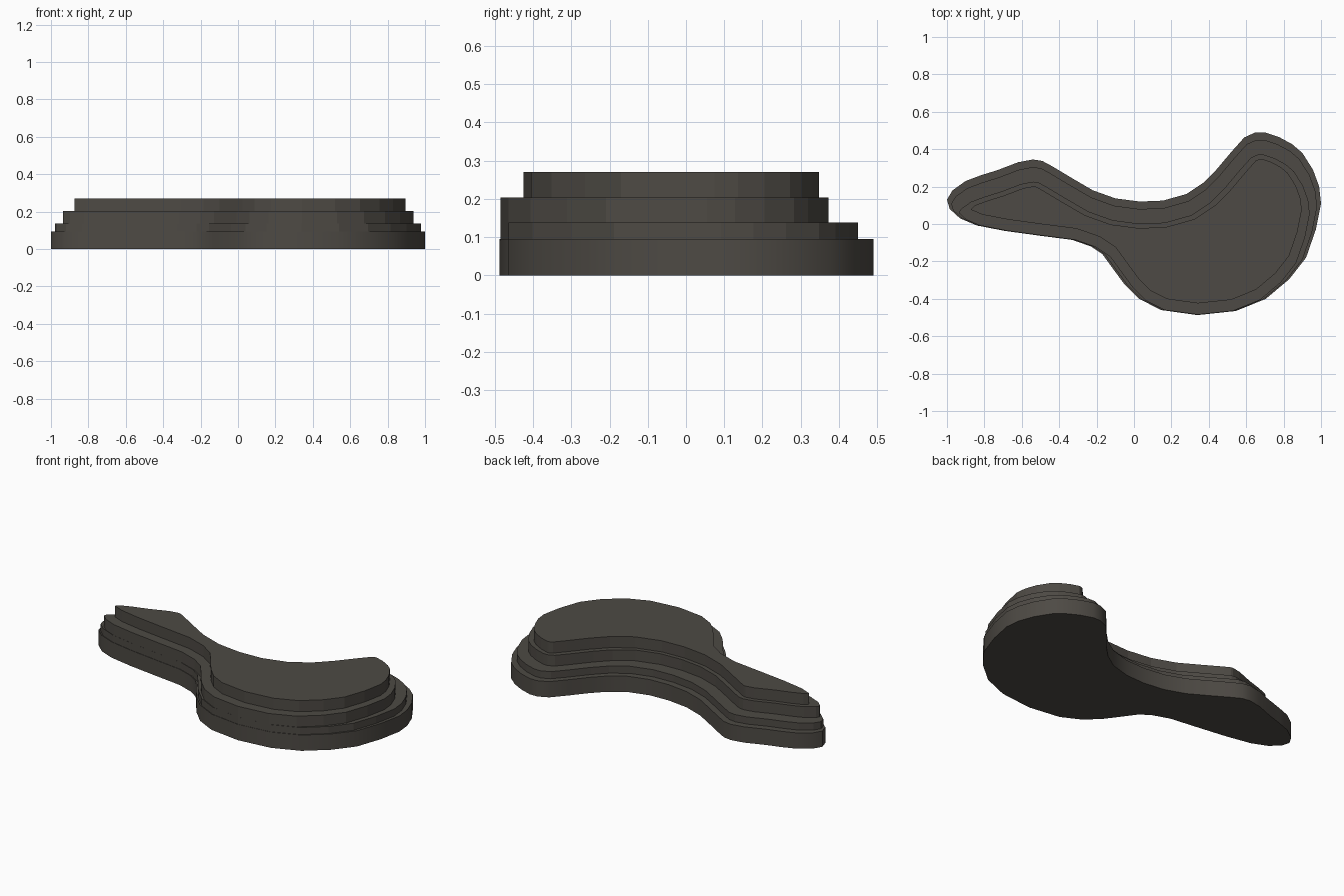
import bpy, bmesh, math
from mathutils import Vector
from mathutils.geometry import intersect_point_line

if "Cube" in bpy.data.objects:
    bpy.data.objects.remove(bpy.data.objects["Cube"])

# Outline of the lowest layer, clockwise from the west tip
OUTLINE = [Vector(p) for p in (
    (-1, .13), (-.97, .18), (-.90, .23), (-.82, .26), (-.73, .288), (-.62, .33),
    (-.54, .345), (-.49, .337), (-.44, .31), (-.34, .25), (-.22, .18), (-.10, .137),
    (.03, .12), (.155, .125), (.28, .16), (.37, .22), (.44, .29), (.52, .385),
    (.59, .463), (.65, .49), (.70, .49), (.775, .465), (.845, .427), (.90, .38),
    (.957, .29), (.99, .20), (1, .11), (.972, -.03), (.92, -.18), (.83, -.295),
    (.705, -.40), (.545, -.465), (.34, -.487), (.145, -.46), (.027, -.40),
    (-.053, -.32), (-.13, -.215), (-.17, -.16), (-.23, -.12), (-.33, -.085),
    (-.50, -.063), (-.69, -.037), (-.84, -.008), (-.93, .03), (-.985, .08))]
N = len(OUTLINE)

stone = bpy.data.materials.new("dark_stone")
stone.diffuse_color = (0.075, 0.068, 0.058, 1)
stone.use_nodes = True
stone.node_tree.nodes["Principled BSDF"].inputs["Base Color"].default_value = stone.diffuse_color


def edge_distance(p):
    best = 9
    for i in range(N):
        a, b = OUTLINE[i - 1], OUTLINE[i]
        t = max(0, min(1, intersect_point_line(p, a, b)[1]))
        best = min(best, (p - a.lerp(b, t)).length)
    return best


def inset(d):
    """Move the outline inwards, dropping points that cross over at narrow tips."""
    if d == 0:
        return list(OUTLINE)
    pts = []
    for i, p in enumerate(OUTLINE):
        e1 = (p - OUTLINE[i - 1]).normalized()
        e2 = (OUTLINE[(i + 1) % N] - p).normalized()
        n = (Vector((e1.y, -e1.x)) + Vector((e2.y, -e2.x))).normalized()
        q = p + n * d / max(n.dot(Vector((e1.y, -e1.x))), .5)
        if edge_distance(q) > d * .96:
            pts.append(q)
    return pts


def layer(name, d, shift, z0, z1, smooth):
    bm = bmesh.new()
    vs = [bm.verts.new((p.x, p.y - shift, z0)) for p in inset(d)]
    base = bm.faces.new(vs)
    top = bmesh.ops.extrude_face_region(bm, geom=[base], use_keep_orig=True)
    for v in top["geom"]:
        if isinstance(v, bmesh.types.BMVert):
            v.co.z = z1
    bmesh.ops.recalc_face_normals(bm, faces=bm.faces)
    me = bpy.data.meshes.new(name)
    bm.to_mesh(me)
    bm.free()
    me.materials.append(stone)
    ob = bpy.data.objects.new(name, me)
    bpy.context.collection.objects.link(ob)
    if smooth:
        bpy.ops.object.select_all(action='DESELECT')
        ob.select_set(True)
        bpy.context.view_layer.objects.active = ob
        bpy.ops.object.shade_smooth_by_angle(angle=math.radians(35))


# Four stacked layers, each narrower and shifted towards the front
layer("base_layer", 0, 0, 0, .095, True)
layer("second_layer", .021, .019, .095, .138, False)
layer("third_layer", .06, .058, .138, .203, False)
layer("top_layer", .102, .04, .203, .27, False)
